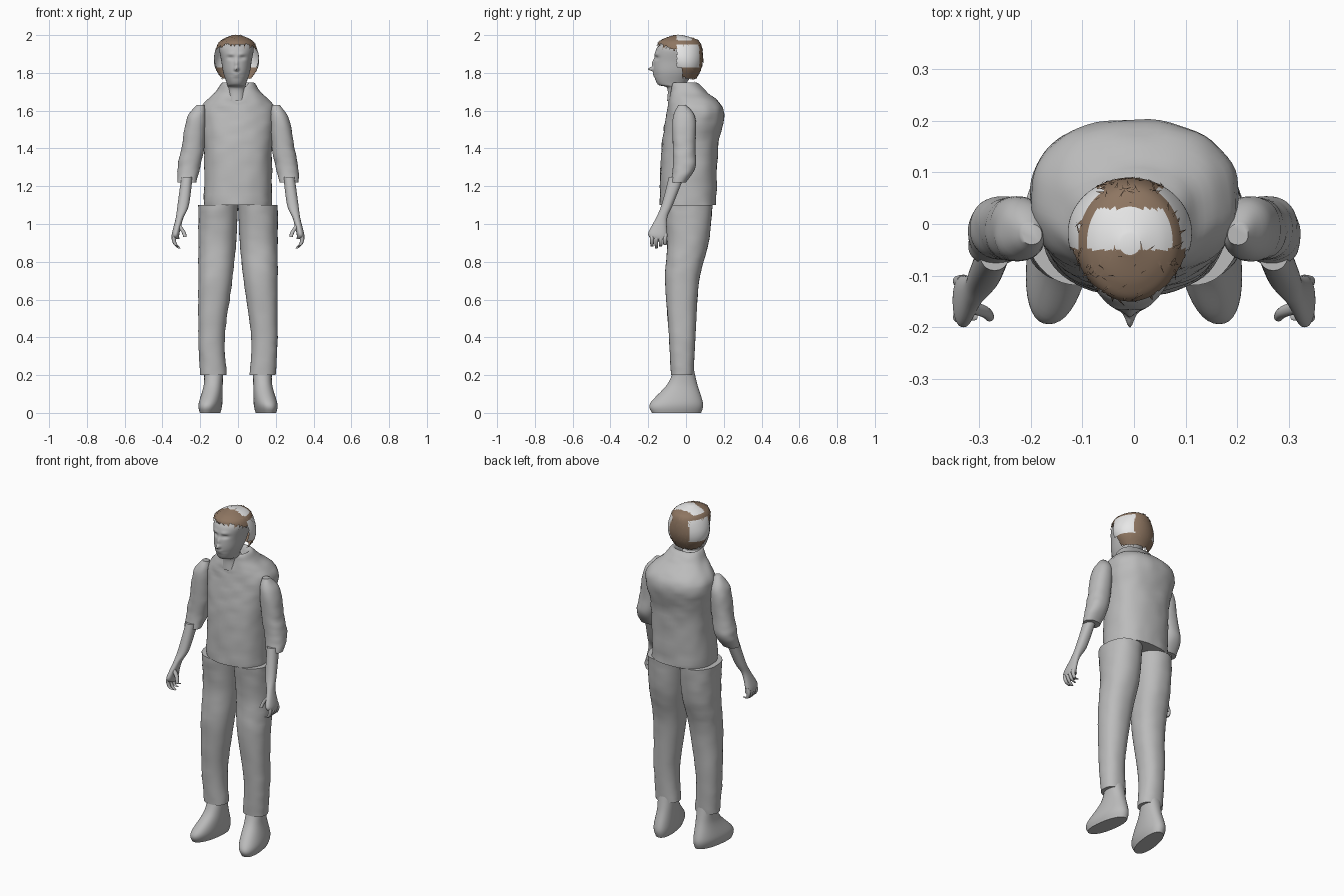
import bpy, bmesh, math, random
from mathutils import Vector, noise

random.seed(4)
cube = bpy.data.objects.get("Cube")
if cube:
    bpy.data.objects.remove(cube, do_unlink=True)


def material(name, red, green, blue):
    mat = bpy.data.materials.new(name)
    colour = (red, green, blue, 1)
    mat.use_nodes = True
    mat.diffuse_color = colour
    mat.node_tree.nodes["Principled BSDF"].inputs["Base Color"].default_value = colour
    return mat


GREY = material("body grey", .5, .5, .5)
PALE = material("pale hair grey", .8, .8, .8)
BROWN = material("hair brown", .27, .18, .12)


def finish(bm, name, *mats):
    """Turn a bmesh into a named, smoothly shaded object."""
    mesh = bpy.data.meshes.new(name)
    bm.to_mesh(mesh)
    bm.free()
    for mat in mats:
        mesh.materials.append(mat)
    obj = bpy.data.objects.new(name, mesh)
    bpy.context.collection.objects.link(obj)
    bpy.ops.object.select_all(action='DESELECT')
    obj.select_set(True)
    bpy.context.view_layer.objects.active = obj
    bpy.ops.object.shade_smooth_by_angle(angle=math.radians(50))


def spline(before, start, end, after, t):
    """Smooth interpolation between two rings of a loft."""
    before, start, end, after = map(Vector, (before, start, end, after))
    tangent_in, tangent_out = (end - before) / 2, (after - start) / 2
    ease = t * t * (3 - 2 * t)
    return (start.lerp(end, ease) + tangent_in * t * (1 - t) ** 2
            - tangent_out * t * t * (1 - t))


def smooth_rings(rows, steps):
    padded = [rows[0], *rows, rows[-1]]
    for group in zip(padded, padded[1:], padded[2:], padded[3:]):
        for step in range(steps):
            yield spline(*group, step / steps)
    yield rows[-1]


def signed_power(value, exponent):
    return math.copysign(abs(value) ** exponent, value)


def loft_mesh(rows, side=1, sides=40, steps=8, roundness=.9):
    """Skin level oval rings given as x, y, z, half width, half depth."""
    bm = bmesh.new()
    loops = []
    for x, y, z, width, depth in smooth_rings(rows, steps):
        loop = []
        for k in range(sides):
            angle = math.tau * k / sides
            across = signed_power(math.cos(angle), roundness)
            along = signed_power(math.sin(angle), roundness)
            loop.append(bm.verts.new((side * (x + width * across), y + depth * along, z)))
        loops.append(loop)
    for low, high in zip(loops, loops[1:]):
        for k in range(sides):
            bm.faces.new((low[k - 1], low[k], high[k], high[k - 1]))
    bm.faces.new(loops[0])
    bm.faces.new(loops[-1])
    bmesh.ops.recalc_face_normals(bm, faces=bm.faces)
    return bm


def loft(name, rows, side=1, wrinkle=0, shape=None, **options):
    bm = loft_mesh(rows, side, **options)
    for vert in bm.verts:
        p = vert.co
        if shape:
            shape(p)
        if wrinkle:
            fold = noise.noise(Vector((p.x, p.y, p.z * 2)) * 14)
            p.xy += p.xy.normalized() * fold * wrinkle
    finish(bm, name, GREY)


def upright(rows, x=0):
    """Rings for a central part, from height, half width, front and back."""
    return [(x, (front + back) / 2, z, width, (back - front) / 2)
            for z, width, front, back in rows]


def digit(name, side, *points):
    """Thin finger or thumb that narrows towards the tip."""
    rows = [(*p, .013 - .002 * i, .013 - .002 * i) for i, p in enumerate(points)]
    loft(name, rows, side, sides=12)


# Shirt body with a notched, hollow collar
def collar_notch(p):
    if p.y < -.02 and p.z > 1.62:
        centre = max(0, 1 - abs(p.x) / .06)
        p.z -= .07 * centre * min(1, (p.z - 1.62) * 10)


SHIRT = [(1.1, .18, -.14, .16), (1.4, .18, -.13, .17), (1.6, .2, -.1, .2),
         (1.7, .12, -.09, .11), (1.75, .08, -.08, .05), (1.7, .05, -.07, .02)]
loft("shirt", upright(SHIRT), wrinkle=.006, shape=collar_notch, sides=64, roundness=.85)

# Limbs, written for the left side and repeated on the right
LEG = [(.105, .01, 1.1, .105, .13), (.11, .01, .9, .1, .11), (.12, -.02, .7, .09, .09),
       (.14, -.02, .4, .07, .07), (.13, -.02, .2, .07, .06)]
FOOT = [(.13, -.01, .24, .05, .05), (.13, -.02, .15, .05, .08),
        (.14, -.05, .05, .06, .14), (.14, -.05, 0, .05, .13)]
SLEEVE = [(.2, -.02, 1.63, .02, .02), (.22, -.01, 1.56, .05, .06), (.24, -.01, 1.4, .06, .06),
          (.26, -.01, 1.3, .06, .06), (.27, -.04, 1.22, .05, .04)]
FOREARM = [(.27, -.05, 1.25, .03, .04), (.29, -.1, 1.1, .03, .03), (.31, -.13, 1.03, .02, .03),
           (.33, -.15, .95, .02, .05), (.33, -.14, .92, .02, .04)]

for side, label in ((1, "left"), (-1, "right")):
    def turn_out(p):
        p.x -= side * p.y * .15 * max(0, 1 - p.z * 5)

    loft(label + "_trouser_leg", LEG, side, wrinkle=.004)
    loft(label + "_foot", FOOT, side, shape=turn_out)
    loft(label + "_sleeve", SLEEVE, side, wrinkle=.004)
    loft(label + "_forearm_and_palm", FOREARM, side)
    digit(label + "_thumb", side, (.32, -.16, 1), (.29, -.17, .96), (.28, -.18, .93))
    for i, finger in enumerate(("index", "middle", "ring", "little")):
        y = i * .023 - .18
        tip = .87 + .01 * abs(i - 1)
        digit(f"{label}_{finger}_finger", side,
              (.33, y, .95), (.34, y, .92), (.33, y, .89), (.31, y, tip))

# Head, with facial features as soft pushes: x, z, spread in x and z, depth
HEAD = [(1.65, .05, -.1, 0), (1.72, .05, -.1, .01), (1.74, .05, -.15, 0),
        (1.8, .07, -.17, .04), (1.86, .08, -.17, .07), (1.92, .09, -.16, .07),
        (1.95, .08, -.14, .06), (1.98, .05, -.1, .02)]
FEATURES = {"nose_tip": (0, 1.82, .01, .01, .03), "bridge": (0, 1.85, .01, .02, .01),
            "sockets": (.03, 1.88, .02, .01, -.01), "brows": (.03, 1.9, .02, .01, .005),
            "lips": (0, 1.79, .02, .01, .01), "mouth": (0, 1.79, .03, .003, -.01)}
MIDDLE = -.008


def sculpt_face(p):
    if p.y > -.07:
        return
    across, height = abs(p.x - MIDDLE), p.z
    for x, z, spread_x, spread_z, depth in FEATURES.values():
        distance = ((across - x) / spread_x) ** 2 + ((height - z) / spread_z) ** 2
        p.y -= depth * math.exp(-distance)


loft("head", upright(HEAD, MIDDLE), shape=sculpt_face, sides=112, steps=10, roundness=.95)


# Hair cap, cut away around the face, with pale panels over the crown and sides
def has_hair(c):
    jag = noise.noise(c * 90) * .01
    if c.y < -.05:
        temple = max(0, abs(c.x - MIDDLE) - .06)
        return c.z > 1.95 + jag - temple / 2
    return c.z > (1.83 if c.y < -.02 else 1.77) + jag


def is_pale(c):
    if c.z > 1.97:
        return -.05 < c.y < .03
    return -.05 < c.y < .07 and 1.83 < c.z < 1.95 and abs(c.x - MIDDLE) > .05


HAIR = [(1.76, .07, -.06, .05), (1.82, .11, -.1, .08), (1.88, .12, -.13, .09),
        (1.95, .1, -.15, .08), (1.98, .07, -.12, .05), (2, .02, -.06, -.02)]
bm = loft_mesh(upright(HAIR, MIDDLE), sides=96, roundness=1)
bald, roots = [], []
for face in bm.faces:
    centre = face.calc_center_median()
    if not has_hair(centre):
        bald.append(face)
    elif is_pale(centre):
        face.material_index = 1
    else:
        roots.append((centre, face.normal.copy()))
bmesh.ops.delete(bm, geom=bald, context='FACES')
finish(bm, "hair_cap", BROWN, PALE)

# Loose locks lying just off the cap
bm = bmesh.new()
for root, normal in random.sample(roots, 160):
    flow = Vector((random.uniform(-1, 1), random.uniform(-1, 1), -1))
    flow = (flow - normal * flow.dot(normal)).normalized()
    root = root + normal * .002
    wide = normal.cross(flow) * .003
    tip = root + flow * random.uniform(.01, .03)
    bm.faces.new([bm.verts.new(p) for p in (root - wide, root + wide, tip)])
finish(bm, "hair_locks", BROWN)
